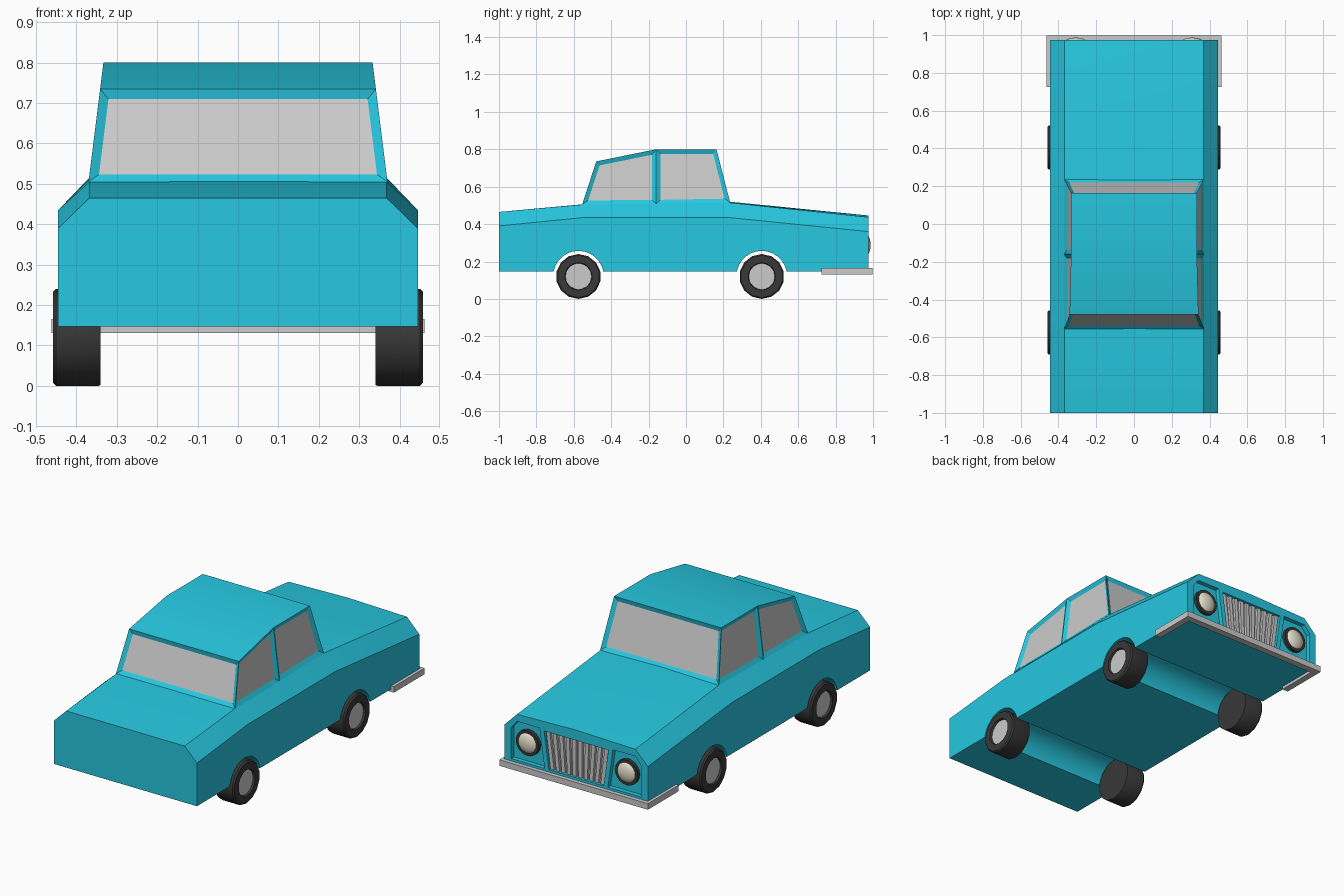
import bpy, bmesh, math
from mathutils import Matrix, Vector

if "Cube" in bpy.data.objects:
    bpy.data.objects.remove(bpy.data.objects["Cube"])


def material(name, rgb):
    m = bpy.data.materials.new(name)
    m.diffuse_color = (*rgb, 1)
    m.use_nodes = True
    m.node_tree.nodes["Principled BSDF"].inputs["Base Color"].default_value = m.diffuse_color
    return m


PAINT = material("paint", (0.02, 0.58, 0.75))
RUBBER = material("rubber", (0.04, 0.04, 0.04))
LAMP = material("lamp_glass", (0.8, 0.76, 0.62))


def finish(name, bm, mat=None, smooth=None):
    bmesh.ops.recalc_face_normals(bm, faces=bm.faces[:])
    me = bpy.data.meshes.new(name)
    bm.to_mesh(me)
    bm.free()
    ob = bpy.data.objects.new(name, me)
    bpy.context.collection.objects.link(ob)
    if mat:
        me.materials.append(mat)
    if smooth:
        shade(ob, smooth)
    return ob


def shade(ob, angle):
    bpy.ops.object.select_all(action='DESELECT')
    ob.select_set(True)
    bpy.context.view_layer.objects.active = ob
    bpy.ops.object.shade_smooth_by_angle(angle=math.radians(angle))


def prism(bm, pts, vec):
    """Closed polygon swept along a vector."""
    a = [bm.verts.new(p) for p in pts]
    b = [bm.verts.new(Vector(p) + Vector(vec)) for p in pts]
    bm.faces.new(a)
    bm.faces.new(b[::-1])
    for i in range(len(a)):
        j = (i + 1) % len(a)
        bm.faces.new((a[i], a[j], b[j], b[i]))


def cylinder(bm, r, length, sides, matrix):
    bmesh.ops.create_cone(bm, cap_ends=True, segments=sides, radius1=r, radius2=r,
                          depth=length, matrix=matrix)


ALONG_X = Matrix.Rotation(math.pi / 2, 4, 'Y')
ALONG_Y = Matrix.Rotation(-math.pi / 2, 4, 'X')
AXLES = (-0.575, 0.405)
WHEEL_Z = 0.12
NOSE = 0.975

# Body: lofted cross-sections (y, crease z, top edge z, centre z)
bm = bmesh.new()
rings = []
for y, crease, edge, mid in ((-1, .39, .465, .465), (-.55, .435, .505, .506),
                             (.23, .435, .515, .52), (NOSE, .36, .437, .446)):
    half = [(.445, .147), (.445, crease), (.368, edge)]
    pts = half + [(0, mid)] + [(-x, z) for x, z in half[::-1]]
    rings.append([bm.verts.new((x, y, z)) for x, z in pts])
for a, b in zip(rings, rings[1:]):
    for i in range(len(a)):
        j = (i + 1) % len(a)
        bm.faces.new((a[i], a[j], b[j], b[i]))
bm.faces.new(rings[0])
bm.faces.new(rings[-1][::-1])
body = finish("body", bm, PAINT)

# Cutter: wheel tunnels, grille recess and lamp bays
bm = bmesh.new()
for y in AXLES:
    cylinder(bm, .135, 1.2, 28, Matrix.Translation((0, y, .122)) @ ALONG_X)
depth = .025
grille = [(-.17, .178), (.17, .178), (.2, .388), (-.2, .388)]
bay = [(.197, .178), (.405, .178), (.405, .352), (.368, .397), (.228, .397)]
for shape in (grille, bay, [(-x, z) for x, z in bay]):
    prism(bm, [(x, NOSE - depth, z) for x, z in shape], (0, depth + .1, 0))
cutter = finish("cutter", bm, PAINT)
cutter.hide_render = True
mod = body.modifiers.new("cut", 'BOOLEAN')
mod.operation = 'DIFFERENCE'
mod.solver = 'EXACT'
mod.object = cutter
bpy.context.view_layer.objects.active = body
bpy.ops.object.modifier_apply(modifier=mod.name)
bpy.data.objects.remove(cutter)
shade(body, 20)

# Cabin with recessed window openings
profile = [(-.555, .505), (-.48, .735), (-.16, .80), (.163, .80), (.236, .515), (-.16, .508)]
bm = bmesh.new()
L, R = [[bm.verts.new((s * (.37 - (z - .505) * .125), y, z)) for y, z in profile]
        for s in (-1, 1)]
across = [bm.faces.new((L[i], L[(i + 1) % 6], R[(i + 1) % 6], R[i])) for i in range(6)]
openings = [across[0], across[3]]
for side in (L, R):
    openings += [bm.faces.new([side[i] for i in q]) for q in ((0, 1, 2, 5), (5, 2, 3, 4))]
bmesh.ops.recalc_face_normals(bm, faces=bm.faces[:])
bmesh.ops.inset_individual(bm, faces=openings, thickness=.023, depth=-.012,
                           use_even_offset=True)
panes = [[v.co.copy() for v in f.verts] for f in openings]
inward = [-f.normal.copy() for f in openings]
bmesh.ops.delete(bm, geom=openings, context='FACES_ONLY')
finish("cabin", bm, PAINT, 20)

# Window panes
bm = bmesh.new()
for pts, n in zip(panes, inward):
    prism(bm, pts, n * .004)
finish("windows", bm)

# Wheels: lathed tyre and flat hub
tyre_profile = [(.0, .34), (.118, .34), (.12, .345), (.12, .45), (.113, .458),
                (.074, .458), (.07, .444)]
SIDES = 14
for label, y in zip(("plain_end", "grille_end"), AXLES):
    for side, s in (("left", -1), ("right", 1)):
        bm = bmesh.new()
        vs = [bm.verts.new((s * x, y, WHEEL_Z + r)) for r, x in tyre_profile]
        es = [bm.edges.new(p) for p in zip(vs, vs[1:])]
        bmesh.ops.spin(bm, geom=vs + es, cent=(0, y, WHEEL_Z), axis=(1, 0, 0),
                       angle=math.tau, steps=SIDES)
        bmesh.ops.remove_doubles(bm, verts=bm.verts[:], dist=1e-4)
        finish(f"tyre_{label}_{side}", bm, RUBBER, 30)
        bm = bmesh.new()
        cylinder(bm, .0705, .02, SIDES,
                 Matrix.Translation((s * .437, y, WHEEL_Z)) @ ALONG_X)
        finish(f"hub_{label}_{side}", bm)

# Grille backing and slats, fanned to follow the recess
bm = bmesh.new()
back = NOSE - depth
prism(bm, [(x, back - .004, z) for x, z in grille], (0, .006, 0))
for i in range(10):
    c = (i - 4.5) * .0345
    w = .011
    prism(bm, [(c - w, back, .18), (c + w, back, .18),
               (c * 1.17 + w, back, .386), (c * 1.17 - w, back, .386)], (0, .016, 0))
finish("grille", bm)

# Headlamps: dark rim with a bulging lens
for side, s in (("left", -1), ("right", 1)):
    bm = bmesh.new()
    cylinder(bm, .071, .024, 20, Matrix.Translation((s * .308, back + .008, .288)) @ ALONG_Y)
    finish(f"lamp_rim_{side}", bm, RUBBER, 30)
    bm = bmesh.new()
    bmesh.ops.create_uvsphere(bm, u_segments=20, v_segments=12, radius=1,
                              matrix=Matrix.Translation((s * .308, .957, .288))
                              @ Matrix.Diagonal((.062, .03, .062, 1)))
    finish(f"lamp_lens_{side}", bm, LAMP, 40)

# Wrap-around bumper
half = [(.462, .725), (.462, .998), (-.462, .998), (-.462, .725),
        (-.425, .725), (-.425, .96), (.425, .96), (.425, .725)]
bm = bmesh.new()
prism(bm, [(x, y, .131) for x, y in half], (0, 0, .034))
finish("bumper", bm)
